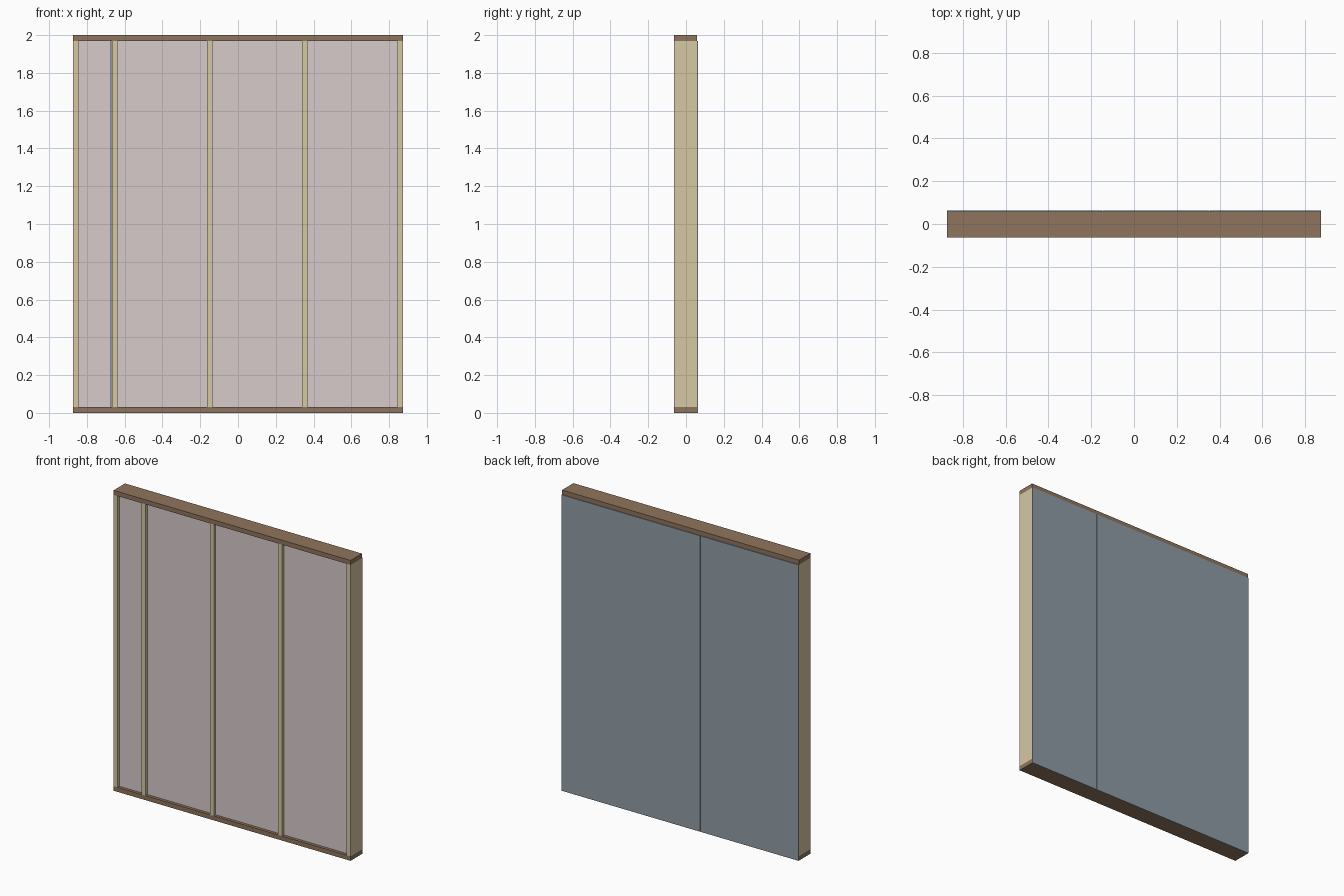
import bpy

if "Cube" in bpy.data.objects:
    bpy.data.objects.remove(bpy.data.objects["Cube"])

W, H = 0.873, 2.0            # half width, height
PLATE = 0.03                 # plate thickness
STUD = 0.029                 # stud width
FRONT, BACK = -0.0625, 0.0575
SKIN = 0.0625                # outer face of the sheathing


def material(name, rgb):
    m = bpy.data.materials.new(name)
    m.diffuse_color = (*rgb, 1)
    m.use_nodes = True
    m.node_tree.nodes["Principled BSDF"].inputs["Base Color"].default_value = m.diffuse_color
    return m


def box(name, x, y, z, mat):
    """Box from (min, max) ranges on each axis."""
    bpy.ops.mesh.primitive_cube_add(size=1)
    o = bpy.context.object
    o.name = name
    for v in o.data.vertices:
        v.co = [r[0] if c < 0 else r[1] for c, r in zip(v.co, (x, y, z))]
    o.location = (0, 0, 0)
    o.data.materials.append(mat)
    return o


plate_wood = material("plate_wood", (0.275, 0.178, 0.109))
stud_wood = material("stud_wood", (0.67, 0.58, 0.37))
wool = material("insulation", (0.69, 0.60, 0.60))
board = material("sheathing", (0.28, 0.33, 0.38))

# Bottom and top plates
box("bottom_plate", (-W, W), (FRONT, BACK), (0, PLATE), plate_wood)
box("top_plate", (-W, W), (FRONT, BACK), (H - PLATE, H), plate_wood)

# Studs
h = STUD / 2
centres = [-W + h, -0.652, -0.149, 0.354, W - h]
for i, c in enumerate(centres):
    box(f"stud_{i + 1}", (c - h, c + h), (FRONT, BACK), (PLATE, H - PLATE), stud_wood)

# Insulation, slightly recessed between the studs
for i, (a, b) in enumerate(zip(centres, centres[1:])):
    gap = 0.006 if i == 0 else 0
    box(f"insulation_{i + 1}", (a + h, b - h - gap), (FRONT + 0.02, BACK),
        (PLATE, H - PLATE), wool)

# Sheathing boards on the back, meeting over the studs
seams = [-W, centres[2], centres[3], W]
for i, (a, b) in enumerate(zip(seams, seams[1:])):
    left = a + (0.001 if i > 0 else 0)
    right = b - (0.001 if i < 2 else 0)
    box(f"sheathing_board_{i + 1}", (left, right), (BACK, SKIN), (0, H - PLATE), board)
